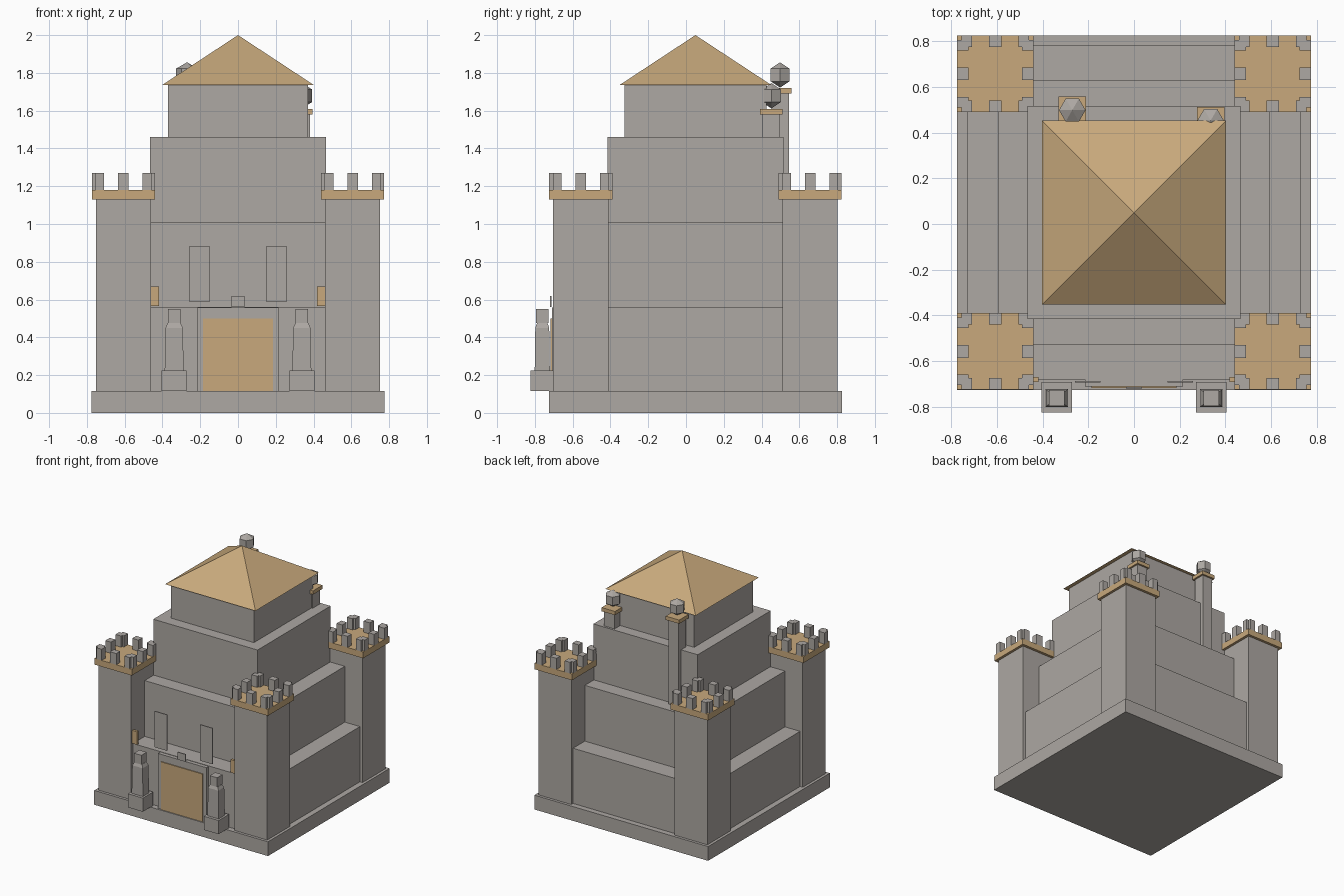
import bpy, bmesh, math

if "Cube" in bpy.data.objects:
    bpy.data.objects.remove(bpy.data.objects["Cube"])

CY = 0.05  # y centre of the keep


def material(name, rgb):
    m = bpy.data.materials.new(name)
    m.diffuse_color = (*rgb, 1)
    m.use_nodes = True
    m.node_tree.nodes["Principled BSDF"].inputs["Base Color"].default_value = m.diffuse_color
    return m


STONE = material("grey stone", (0.418, 0.392, 0.366))
TAN = material("tan", (0.578, 0.397, 0.202))


def finish(name, bm, mat):
    bmesh.ops.recalc_face_normals(bm, faces=bm.faces[:])
    me = bpy.data.meshes.new(name)
    bm.to_mesh(me)
    bm.free()
    me.materials.append(mat)
    ob = bpy.data.objects.new(name, me)
    bpy.context.collection.objects.link(ob)
    return ob


def add_box(bm, x0, x1, y0, y1, z0, z1, taper=1.0):
    """Box from its limits; taper scales the top about its centre."""
    cx, cy = (x0 + x1) / 2, (y0 + y1) / 2
    for v in bmesh.ops.create_cube(bm, size=1)["verts"]:
        s = taper if v.co.z > 0 else 1.0
        v.co = (cx + v.co.x * (x1 - x0) * s, cy + v.co.y * (y1 - y0) * s,
                z1 if v.co.z > 0 else z0)


def box(name, mat, *limits, taper=1.0):
    bm = bmesh.new()
    add_box(bm, *limits, taper=taper)
    return finish(name, bm, mat)


def block(name, mat, cx, cy, hx, hy, z0, z1, taper=1.0):
    return box(name, mat, cx - hx, cx + hx, cy - hy, cy + hy, z0, z1, taper=taper)


def finial(name, cx, cy, cz, r):
    """Six-sided, three-band ball with points along x."""
    bm = bmesh.new()
    rings = []
    for lat in (-30, 30):
        a = math.radians(lat)
        rings.append([bm.verts.new((cx + r * math.cos(a) * math.cos(i * math.pi / 3),
                                    cy + r * math.cos(a) * math.sin(i * math.pi / 3),
                                    cz + r * math.sin(a))) for i in range(6)])
    bottom, top = bm.verts.new((cx, cy, cz - r)), bm.verts.new((cx, cy, cz + r))
    for i in range(6):
        j = (i + 1) % 6
        bm.faces.new((rings[0][i], rings[0][j], rings[1][j], rings[1][i]))
        bm.faces.new((bottom, rings[0][j], rings[0][i]))
        bm.faces.new((top, rings[1][i], rings[1][j]))
    finish(name, bm, STONE)


# Base slab and stepped tiers
block("base_slab", STONE, 0, CY, 0.775, 0.775, 0, 0.115)
block("lower_tier", STONE, 0, CY, 0.73, 0.73, 0.115, 0.56)
block("middle_tier", STONE, 0, CY, 0.595, 0.58, 0.56, 1.01)
block("upper_tier", STONE, 0, CY, 0.465, 0.465, 1.01, 1.46)
block("top_tier", STONE, 0, CY, 0.37, 0.375, 1.46, 1.735)

# Pyramid roof
bm = bmesh.new()
corners = [bm.verts.new((sx * 0.403, CY + sy * 0.403, 1.735))
           for sx, sy in ((-1, -1), (1, -1), (1, 1), (-1, 1))]
apex = bm.verts.new((0, CY, 2.0))
bm.faces.new(corners)
for i in range(4):
    bm.faces.new((corners[i], corners[(i + 1) % 4], apex))
finish("roof", bm, TAN)

# Corner towers with caps and battlements
for sx in (-1, 1):
    for sy in (-1, 1):
        tag = ("left" if sx < 0 else "right") + ("_front" if sy < 0 else "_back")
        tx, ty = sx * 0.607, CY + sy * 0.607
        block("tower_" + tag, STONE, tx, ty, 0.146, 0.146, 0.115, 1.13)
        block("tower_cap_" + tag, TAN, tx, ty, 0.167, 0.167, 1.13, 1.18)
        bm = bmesh.new()
        for off, half in ((-0.125, 0.023), (0, 0.028), (0.125, 0.023)):
            for s in (-1, 1):
                e0, e1 = sorted((s * 0.167, s * 0.117))
                add_box(bm, tx + off - half, tx + off + half, ty + e0, ty + e1, 1.18, 1.27)
                add_box(bm, tx + e0, tx + e1, ty + off - half, ty + off + half, 1.18, 1.27)
        finish("battlements_" + tag, bm, STONE)

# Doorway
box("door_frame", STONE, -0.215, 0.215, -0.71, -0.675, 0.115, 0.557)
box("door", TAN, -0.185, 0.185, -0.717, -0.709, 0.115, 0.50)
box("keystone", STONE, -0.035, 0.035, -0.72, -0.712, 0.56, 0.62)

# Things mirrored either side of the door
for s, side in ((-1, "left"), (1, "right")):
    block("window_" + side, STONE, s * 0.203, -0.69, 0.056, 0.004, 0.59, 0.88)
    block("wall_lamp_" + side, TAN, s * 0.441, -0.68, 0.023, 0.011, 0.565, 0.67)
    px, py = s * 0.338, -0.758
    block("pedestal_" + side, STONE, px, py, 0.066, 0.066, 0.115, 0.225)
    block("statue_body_" + side, STONE, px, py - 0.003, 0.05, 0.04, 0.225, 0.45, taper=0.92)
    block("statue_shoulder_" + side, STONE, px, py - 0.003, 0.046, 0.037, 0.45, 0.475, taper=0.75)
    block("statue_head_" + side, STONE, px, py - 0.003, 0.033, 0.034, 0.475, 0.55)

# Chimneys at the back
for tag, cx, cy, z0, z1 in (("left", -0.27, 0.498, 1.01, 1.69),
                            ("right", 0.335, 0.452, 1.46, 1.58)):
    block("chimney_" + tag, STONE, cx, cy, 0.046, 0.046, z0, z1)
    block("chimney_cap_" + tag, TAN, cx, cy, 0.06, 0.06, z1, z1 + 0.03)
    finial("chimney_ball_" + tag, cx, cy, z1 + 0.099, 0.067)
